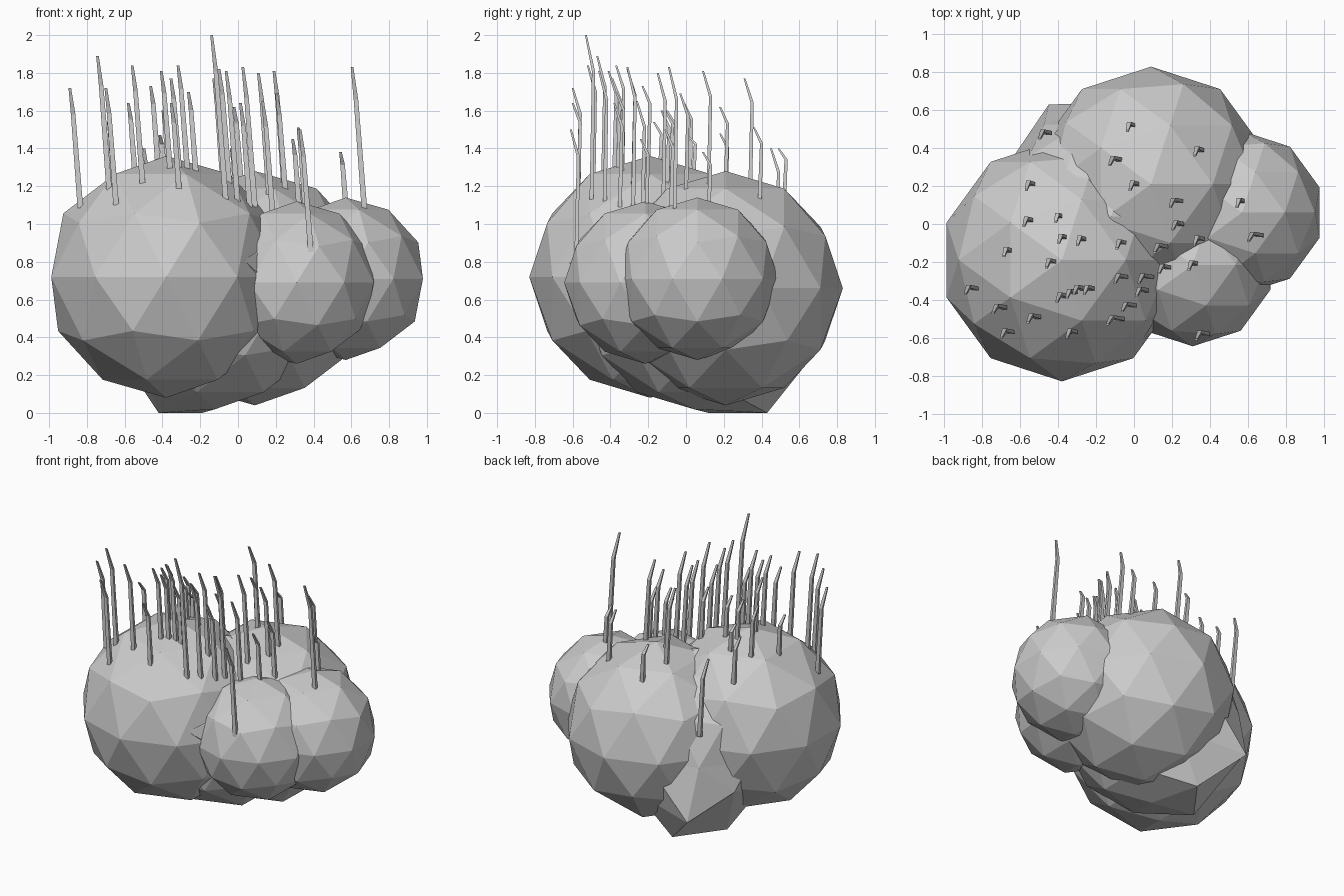
import bpy, bmesh, math
from mathutils import Vector

if "Cube" in bpy.data.objects:
    bpy.data.objects.remove(bpy.data.objects["Cube"])


def make_object(name, bm):
    bmesh.ops.recalc_face_normals(bm, faces=bm.faces)
    mesh = bpy.data.meshes.new(name)
    bm.to_mesh(mesh)
    bm.free()
    obj = bpy.data.objects.new(name, mesh)
    bpy.context.collection.objects.link(obj)
    return obj


def ball(center, radius):
    bm = bmesh.new()
    bmesh.ops.create_icosphere(bm, subdivisions=2, radius=radius)
    bmesh.ops.translate(bm, verts=bm.verts, vec=center)
    return bm


# Leafy clumps: x, y, z, radius
clumps = {
    "front_left_clump": (-0.38, -0.19, 0.72, 0.64),
    "back_clump": (0.09, 0.21, 0.66, 0.62),
    "right_clump": (0.57, 0.06, 0.71, 0.43),
    "front_right_clump": (0.31, -0.215, 0.69, 0.43),
}
for name, (x, y, z, r) in clumps.items():
    make_object(name, ball((x, y, z), r))

# Irregular core, with a few corners pulled out between the clumps
core_center = Vector((-0.12, 0.04, 0.62))
core = ball(core_center, 0.60)
used = set()
for corner in [(-0.19, 0.43, 0), (-0.42, 0.12, 0), (-0.45, 0.63, 0.25),
               (-0.64, 0.35, 0.42), (0.03, -0.63, 0.81)]:
    target = Vector(corner)
    way = (target - core_center).normalized()
    v = max((v for v in core.verts if v not in used),
            key=lambda v: (v.co - core_center).normalized().dot(way))
    v.co = target
    used.add(v)
make_object("core_clump", core)


def surface_height(x, y):
    best = 0.83
    for cx, cy, cz, r in clumps.values():
        d = r * r - (x - cx) ** 2 - (y - cy) ** 2
        if d > 0:
            best = max(best, cz + math.sqrt(d) - 0.06)
    return best


# Bent grass blades: x, y in plan, and tip height
blades = [
    (-.02, .52, 1.40), (-.10, .34, 1.77), (.34, .39, 1.51), (0, .21, 1.62),
    (-.47, .48, 1.40), (-.55, .21, 1.48), (-.56, .02, 1.64), (-.40, .04, 1.47),
    (-.38, -.07, 1.60), (-.28, -.08, 1.60), (-.07, -.10, 1.60), (-.67, -.14, 1.54),
    (-.44, -.20, 1.73), (-.86, -.34, 1.72), (-.71, -.44, 1.89), (-.67, -.57, 1.72),
    (-.53, -.49, 1.84), (-.38, -.38, 1.81), (-.33, -.36, 1.77), (-.29, -.34, 1.84),
    (-.24, -.34, 1.70), (-.33, -.57, 1.64), (-.07, -.28, 1.82), (-.03, -.43, 1.81),
    (-.10, -.50, 2.00), (.06, -.28, 1.83), (.04, -.35, 1.64), (.14, -.12, 1.80),
    (.16, -.23, 1.65), (.23, 0, 1.69), (.22, .12, 1.81), (.34, -.08, 1.50),
    (.31, -.21, 1.45), (.36, -.58, 1.50), (.56, .12, 1.38), (.64, -.06, 1.83),
]
bm = bmesh.new()
for x, y, top in blades:
    base = surface_height(x + 0.025, y)
    h = top - base
    lean = 0.08 * h
    path = [((x + lean / 2, y, base), 0.015),
            ((x - lean / 4, y + 0.01, base + 0.78 * h), 0.012),
            ((x - lean / 2 - 0.005, y - 0.03, top), 0.007)]
    rings = []
    for p, w in path:
        rings.append([bm.verts.new(Vector(p) + Vector((w * sx, w * sy, 0)))
                      for sx, sy in ((-1, -.7), (1, -.7), (1, .7), (-1, .7))])
    for a, b in zip(rings, rings[1:]):
        for i in range(4):
            bm.faces.new((a[i], a[(i + 1) % 4], b[(i + 1) % 4], b[i]))
    bm.faces.new(rings[0][::-1])
    bm.faces.new(rings[-1])
make_object("grass_blades", bm)
